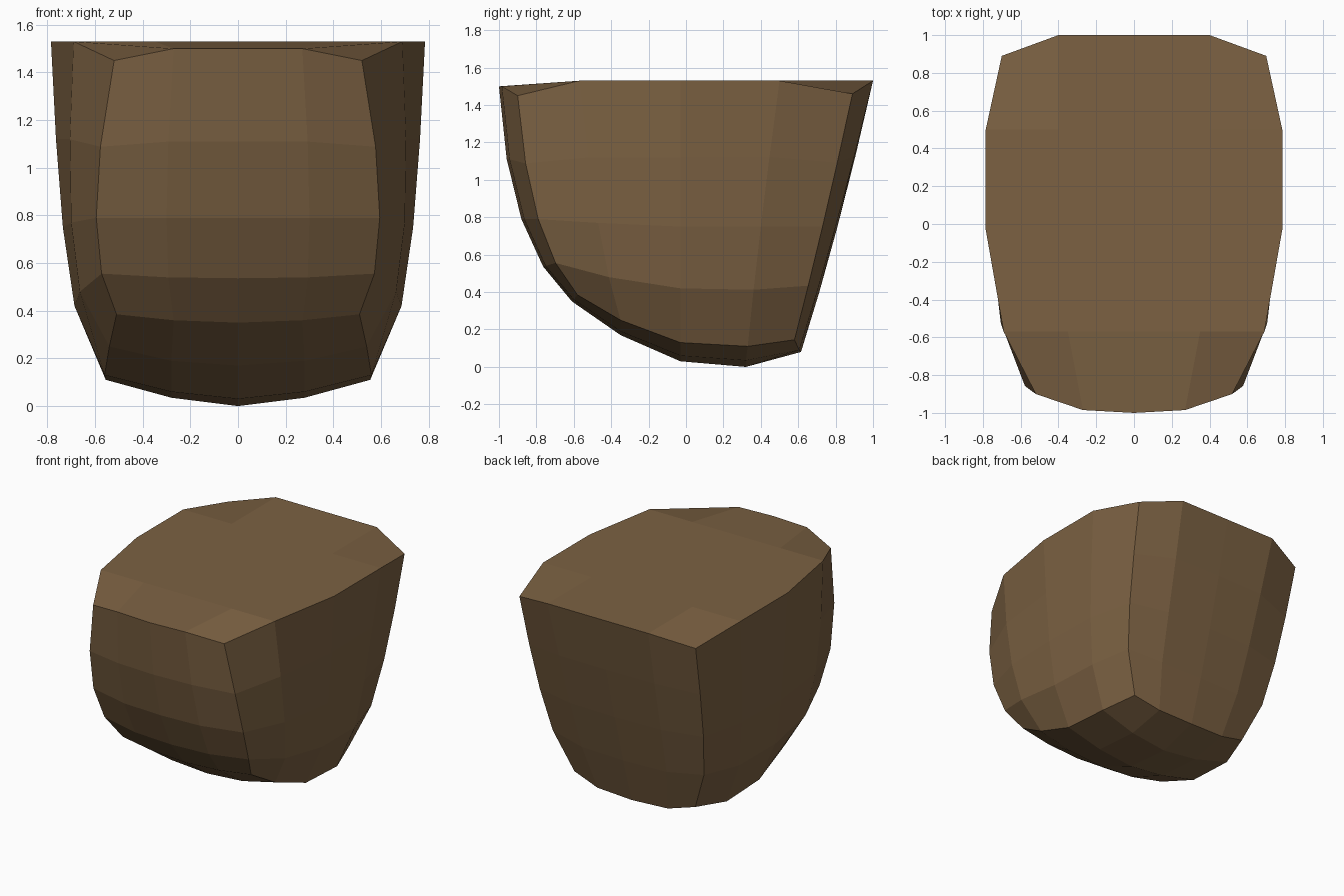
import bpy, bmesh
from mathutils import Vector, Matrix

if "Cube" in bpy.data.objects:
    bpy.data.objects.remove(bpy.data.objects["Cube"])

# Half outline, front centre round to back centre: (top, middle, bottom) points per column
columns = [
    ((0, -1, 1.50), (0, -.88, .79), (0, -.61, .35)),
    ((.27, -.985, 1.50), (.30, -.865, .79), (.27, -.60, .36)),
    ((.52, -.90, 1.45), (.595, -.79, .79), (.51, -.58, .385)),
    ((.69, -.57, 1.53), (.70, -.47, .77), (.54, -.35, .25)),
    ((.785, -.03, 1.53), (.735, -.03, .75), (.56, -.03, .13)),
    ((.785, .50, 1.53), (.725, .40, .75), (.555, .33, .11)),
    ((.70, .89, 1.46), (.65, .73, .75), (.48, .58, .145)),
    ((.40, 1, 1.53), (.36, .80, .75), (.28, .605, .09)),
    ((0, 1, 1.53), (0, .81, .75), (0, .615, .08)),
]

bm = bmesh.new()

# Curved walls: quadratic through each column's three points, five rows
weights = [(1, 0, 0), (.375, .75, -.125), (0, 1, 0), (-.125, .75, .375), (0, 0, 1)]
wall = []
for i, pts in enumerate(columns):
    col = []
    for r, w in enumerate(weights):
        p = sum((Vector(q) * k for q, k in zip(pts, w)), Vector())
        if i >= 3:
            p.x *= (1, .985, 1, 1.035, 1)[r]
        col.append(bm.verts.new(p))
    wall.append(col)
for a, b in zip(wall, wall[1:]):
    for r in range(4):
        bm.faces.new((a[r], b[r], b[r + 1], a[r + 1]))


def cap(row, inner):
    """Fill a half end with a grid whose border is the given wall row."""
    e = [c[row] for c in wall]
    grid = [[e[0], e[1], e[2]]]
    for k, (y, z, qx, dz) in enumerate(inner):
        grid.append([bm.verts.new((0, y, z)), bm.verts.new((qx, y, z + dz)), e[3 + k]])
    grid.append([e[8], e[7], e[6]])
    for a, b in zip(grid, grid[1:]):
        for i in range(2):
            bm.faces.new((a[i], a[i + 1], b[i + 1], b[i]))


# Flat top and rounded underside
cap(0, [(-.57, 1.53, .35, 0), (-.03, 1.53, .38, 0), (.50, 1.53, .40, 0)])
cap(4, [(-.35, .17, .28, .02), (-.03, .03, .28, .03), (.32, 0, .28, .035)])

# Mirror to the other side
bmesh.ops.mirror(bm, geom=bm.verts[:] + bm.edges[:] + bm.faces[:],
                 matrix=Matrix.Identity(4), merge_dist=1e-4, axis='X')
bmesh.ops.remove_doubles(bm, verts=bm.verts[:], dist=1e-4)
bmesh.ops.recalc_face_normals(bm, faces=bm.faces[:])

mesh = bpy.data.meshes.new("rounded_block")
bm.to_mesh(mesh)
bm.free()
obj = bpy.data.objects.new("rounded_block", mesh)
bpy.context.collection.objects.link(obj)

# Brown surface
mat = bpy.data.materials.new("brown")
mat.diffuse_color = (.20, .12, .055, 1)
mat.use_nodes = True
mat.node_tree.nodes["Principled BSDF"].inputs["Base Color"].default_value = mat.diffuse_color
mesh.materials.append(mat)
